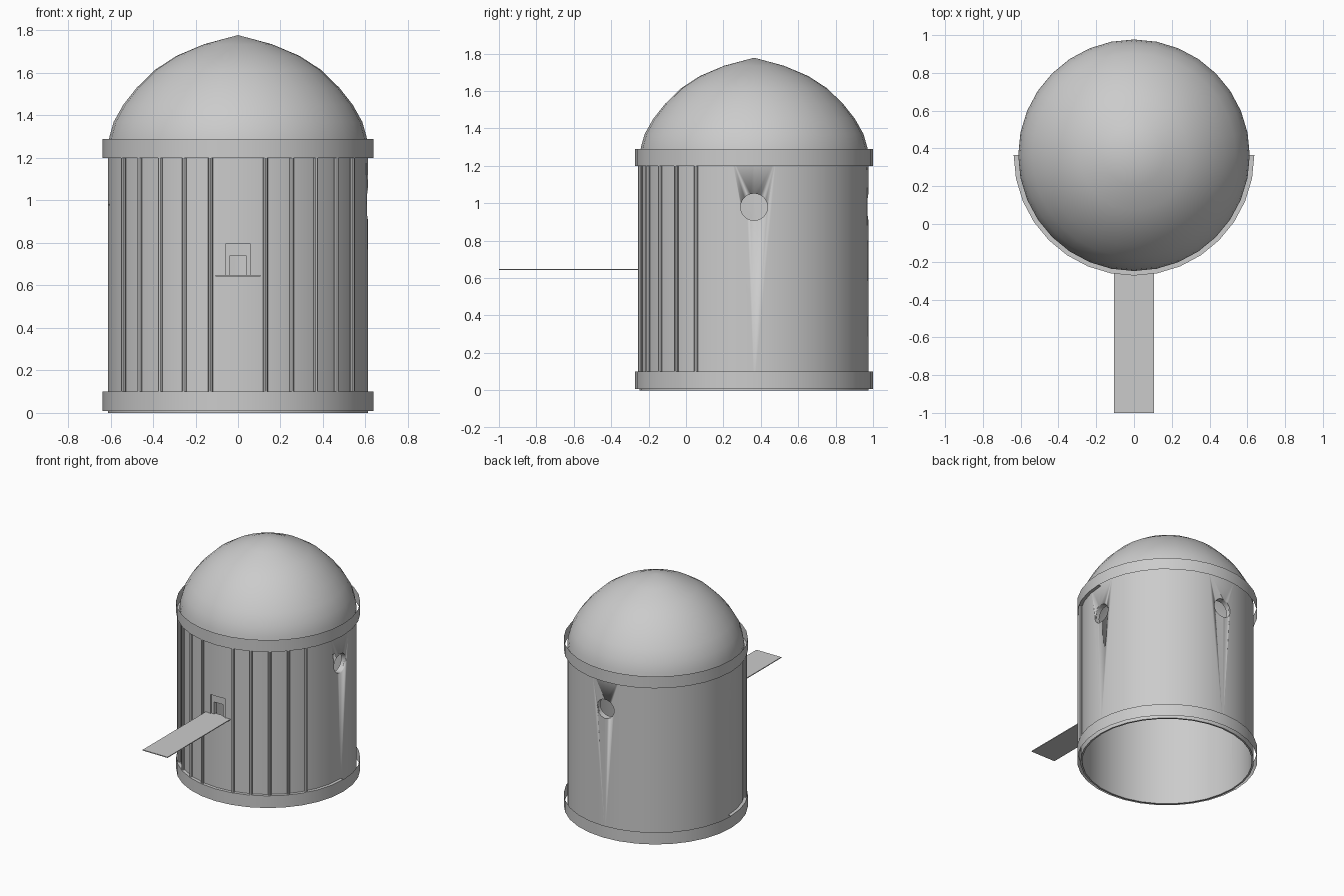
import bpy, bmesh, math
from mathutils import Matrix, Vector

if "Cube" in bpy.data.objects:
    bpy.data.objects.remove(bpy.data.objects["Cube"], do_unlink=True)

CY = 0.364          # tower axis position along y
R_WALL = 0.613
R_BAND = 0.637
SEGMENTS = 32

grey = bpy.data.materials.new("plain grey")
grey.use_nodes = True
grey.diffuse_color = (0.6, 0.6, 0.6, 1)
grey.node_tree.nodes["Principled BSDF"].inputs["Base Color"].default_value = (0.6, 0.6, 0.6, 1)


def finish(name, bm, smooth=True):
    bmesh.ops.recalc_face_normals(bm, faces=bm.faces)
    mesh = bpy.data.meshes.new(name)
    bm.to_mesh(mesh)
    bm.free()
    mesh.materials.append(grey)
    obj = bpy.data.objects.new(name, mesh)
    bpy.context.collection.objects.link(obj)
    if smooth:
        bpy.ops.object.select_all(action='DESELECT')
        obj.select_set(True)
        bpy.context.view_layer.objects.active = obj
        bpy.ops.object.shade_smooth_by_angle(angle=math.radians(35))
    return obj


def revolve(name, profile, start=0, sweep=360, steps=SEGMENTS, closed=False):
    """Turn an (r, z) profile about the tower axis."""
    bm = bmesh.new()
    verts = [bm.verts.new((r, 0, z)) for r, z in profile]
    pairs = list(zip(verts, verts[1:] + verts[:1]))
    edges = [bm.edges.new(p) for p in (pairs if closed else pairs[:-1])]
    bmesh.ops.spin(bm, geom=verts + edges, cent=(0, 0, 0), axis=(0, 0, 1),
                   angle=math.radians(sweep), steps=steps)
    bmesh.ops.remove_doubles(bm, verts=bm.verts, dist=0.0005)
    bm.transform(Matrix.Translation((0, CY, 0)) @ Matrix.Rotation(math.radians(start), 4, 'Z'))
    return finish(name, bm)


def box(name, x, y, z):
    bm = bmesh.new()
    bmesh.ops.create_cube(bm, size=1)
    size = [b - a for a, b in (x, y, z)]
    mid = [(a + b) / 2 for a, b in (x, y, z)]
    bm.transform(Matrix.Translation(mid) @ Matrix.Diagonal((*size, 1)))
    return finish(name, bm, smooth=False)


def tube(name, radius, depth, matrix, caps=True, sides=24):
    bm = bmesh.new()
    bmesh.ops.create_cone(bm, cap_ends=caps, segments=sides,
                          radius1=radius, radius2=radius, depth=depth)
    bm.transform(matrix)
    return finish(name, bm)


def cut(target, cutter):
    mod = target.modifiers.new("opening", 'BOOLEAN')
    mod.operation = 'DIFFERENCE'
    mod.solver = 'EXACT'
    mod.object = cutter
    bpy.context.view_layer.objects.active = target
    bpy.ops.object.modifier_apply(modifier=mod.name)
    bpy.data.objects.remove(cutter, do_unlink=True)


# Hollow tower wall
wall = revolve("tower_wall", [(R_WALL, 0), (R_WALL, 1.25), (0.6, 1.25), (0.6, 0)], closed=True)

# Round windows on both sides and the back, each with a short sleeve
for side, angle in (("left", 0), ("back", 90), ("right", 180)):
    turn = Matrix.Rotation(math.radians(angle), 4, 'Z')
    lie = Matrix.Rotation(math.radians(90), 4, 'Y')

    def place(r):
        return Matrix.Translation((0, CY, 0.98)) @ turn @ Matrix.Translation((r, 0, 0)) @ lie

    cut(wall, tube("window_cutter", 0.072, 0.3, place(0.6)))
    tube(side + "_window_sleeve", 0.072, 0.04, place(0.586), caps=False)

# Doorway with an inner frame
cut(wall, box("door_cutter", (-0.06, 0.06), (-0.4, -0.1), (0.645, 0.795)))
for side, sx in (("left", 1), ("right", -1)):
    box(side + "_door_post", sorted((sx * 0.037, sx * 0.06)), (-0.235, -0.2), (0.645, 0.75))
box("door_lintel", (-0.06, 0.06), (-0.235, -0.2), (0.74, 0.795))

# Thin plank leading out of the doorway
box("plank", (-0.105, 0.105), (-1.0, -0.22), (0.643, 0.649))

# Open bands, with a half-ring ledge across the front of each
for name, low, high, ledge in (("lower", 0.008, 0.1, 0.098), ("upper", 1.2, 1.29, 1.2)):
    revolve(name + "_band", [(R_BAND, low), (R_BAND, high)])
    revolve(name + "_front_ledge",
            [(0.605, ledge), (R_BAND, ledge), (R_BAND, ledge + 0.003), (0.605, ledge + 0.003)],
            start=180, sweep=180, steps=SEGMENTS // 2, closed=True)

# Slender upright ribs around the front
for i in range(1, 6):
    for side, s in (("left", 1), ("right", -1)):
        a = math.radians(-90 + s * 12 * i)
        spot = Vector((0.622 * math.cos(a), CY + 0.622 * math.sin(a), 0.65))
        tube(f"{side}_rib_{i}", 0.011, 1.1, Matrix.Translation(spot), sides=8)

# Dome rising to a soft point
revolve("dome", [(0.612, 1.25), (0.605, 1.3), (0.585, 1.37), (0.54, 1.45), (0.477, 1.53),
                 (0.39, 1.615), (0.29, 1.68), (0.16, 1.735), (0, 1.778)])
